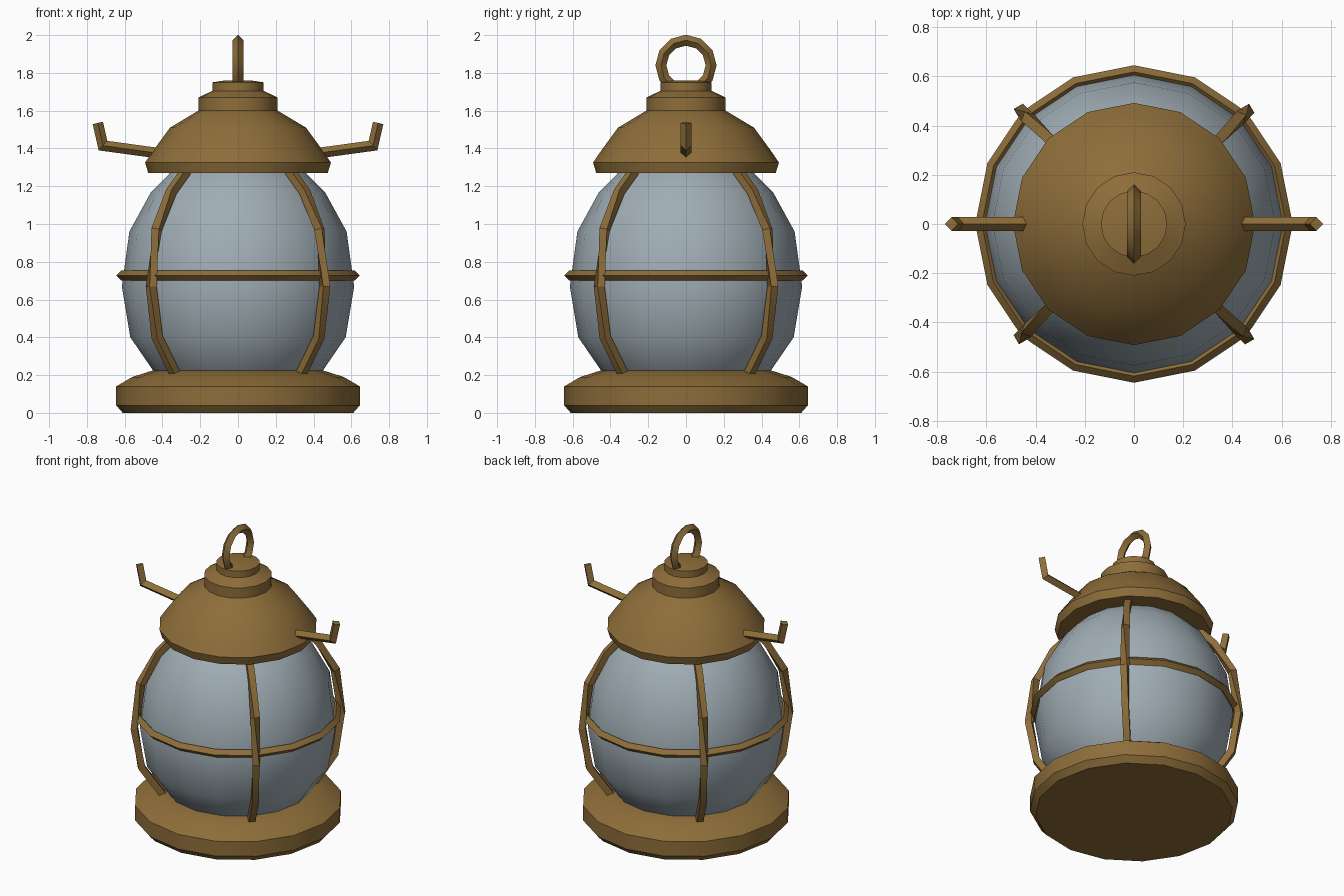
import bpy, bmesh, math
from mathutils import Vector, Matrix

cube = bpy.data.objects.get("Cube")
if cube:
    bpy.data.objects.remove(cube, do_unlink=True)


def material(name, rgb):
    m = bpy.data.materials.new(name)
    m.use_nodes = True
    m.diffuse_color = (*rgb, 1)
    m.node_tree.nodes["Principled BSDF"].inputs["Base Color"].default_value = (*rgb, 1)
    return m


brass = material("aged brass", (0.27, 0.155, 0.042))
glass = material("blue grey glass", (0.35, 0.42, 0.46))
SIDES = 16
BAR = 0.03


def finish(name, bm, mat):
    bmesh.ops.recalc_face_normals(bm, faces=bm.faces)
    mesh = bpy.data.meshes.new(name)
    bm.to_mesh(mesh)
    bm.free()
    mesh.materials.append(mat)
    ob = bpy.data.objects.new(name, mesh)
    bpy.context.collection.objects.link(ob)
    bpy.ops.object.select_all(action="DESELECT")
    bpy.context.view_layer.objects.active = ob
    ob.select_set(True)
    bpy.ops.object.shade_smooth_by_angle(angle=math.radians(30))
    return ob


def skin(bm, rings, closed):
    """Join loops of points with quads; cap the ends of an open run."""
    loops = [[bm.verts.new(p) for p in ring] for ring in rings]
    n = len(loops[0])
    for a, b in zip(loops, loops[1:] + loops[:1] if closed else loops[1:]):
        for i in range(n):
            j = (i + 1) % n
            bm.faces.new((a[i], a[j], b[j], b[i]))
    if not closed:
        bm.faces.new(loops[0])
        bm.faces.new(loops[-1])


def lathe(name, profile, mat, closed=False):
    bm = bmesh.new()
    angles = [math.tau * i / SIDES for i in range(SIDES)]
    skin(bm, [[(r * math.cos(a), r * math.sin(a), z) for a in angles]
              for r, z in profile], closed)
    return finish(name, bm, mat)


def bar(name, path, turn, radius=BAR, closed=False, twist=None):
    """Sweep a square section along an (out, up) path, turned about z."""
    pts = [Vector((x, 0, z)) for x, z in path]
    twist = twist or [0] * len(pts)
    side = Vector((0, 1, 0))
    rings = []
    for i, p in enumerate(pts):
        before = pts[i - 1] if closed or i else p
        after = pts[(i + 1) % len(pts)] if closed or i < len(pts) - 1 else p
        d1, d2 = (p - before).normalized(), (after - p).normalized()
        tangent = (d1 + d2).normalized()
        out = side.cross(tangent)
        bend = tangent.dot(d2 if d2.length else d1)
        ring = []
        for k in range(4):
            a = math.radians(twist[i] + 90 * k)
            ring.append(p + radius * (math.cos(a) * side + math.sin(a) * out / bend))
        rings.append(ring)
    bm = bmesh.new()
    skin(bm, rings, closed)
    bm.transform(Matrix.Rotation(math.radians(turn), 4, "Z"))
    return finish(name, bm, brass)


# Turned body parts
lathe("base", [(0.61, 0), (0.645, 0.04), (0.645, 0.14), (0.56, 0.19), (0.45, 0.225)], brass)
lathe("glass_globe", [(0.40, 0.18), (0.45, 0.225), (0.57, 0.40), (0.615, 0.67),
                      (0.575, 0.96), (0.46, 1.17), (0.36, 1.27), (0.28, 1.32)], glass)
lathe("cap", [(0.475, 1.27), (0.492, 1.325), (0.455, 1.38), (0.36, 1.51), (0.21, 1.60),
              (0.21, 1.67), (0.135, 1.705), (0.135, 1.75), (0.07, 1.76)], brass)

# Cage: one hoop and four twisted uprights
lathe("cage_hoop", [(0.645, 0.727), (0.618, 0.755), (0.592, 0.727), (0.618, 0.70)],
      brass, closed=True)
upright = [(0.46, 0.19), (0.485, 0.225), (0.605, 0.40), (0.65, 0.67),
           (0.61, 0.97), (0.50, 1.17), (0.39, 1.28)]
for label, turn in (("back_left", 45), ("back_right", 135),
                    ("front_right", 225), ("front_left", 315)):
    bar("cage_upright_" + label, upright, turn, twist=[45, 45, 45, 60, 110, 135, 135])

# Side hooks
for label, turn in (("left", 0), ("right", 180)):
    bar("hook_" + label, [(0.40, 1.372), (0.715, 1.415), (0.742, 1.535)], turn, radius=0.028)

# Carrying ring
ring = [(0.133 * math.sin(math.tau * i / 12), 1.84 + 0.133 * math.cos(math.tau * i / 12))
        for i in range(12)]
bar("top_ring", ring, 90, radius=0.028, closed=True)
